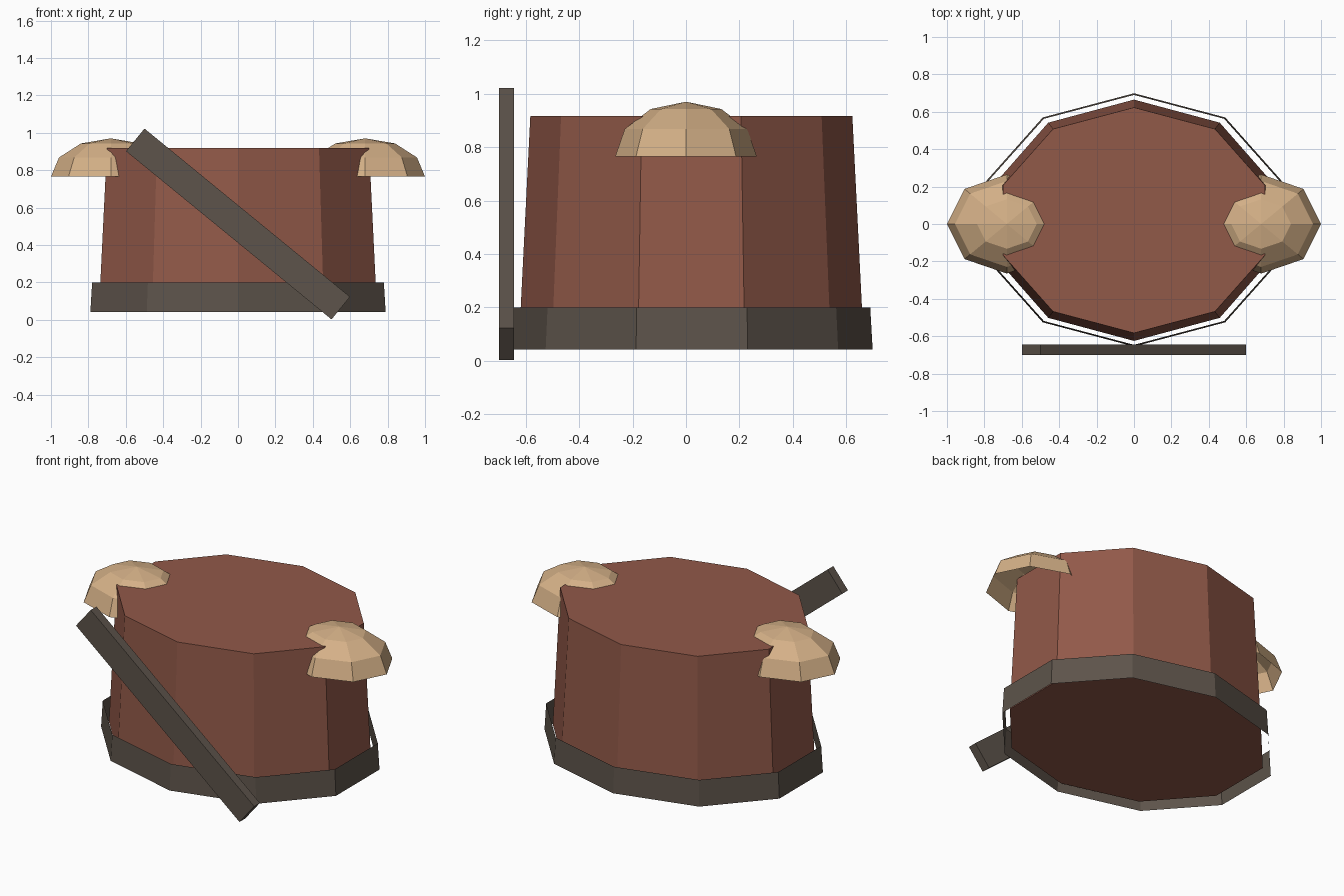
import bpy, bmesh, math

if "Cube" in bpy.data.objects:
    bpy.data.objects.remove(bpy.data.objects["Cube"])


def material(name, rgb):
    m = bpy.data.materials.new(name)
    m.diffuse_color = (*rgb, 1)
    m.use_nodes = True
    m.node_tree.nodes["Principled BSDF"].inputs["Base Color"].default_value = m.diffuse_color
    return m


leather = material("red_brown_leather", (0.285, 0.100, 0.066))
dark = material("dark_grey_brown", (0.109, 0.087, 0.069))
tan = material("tan", (0.658, 0.434, 0.242))


def finish(bm, name, mat):
    me = bpy.data.meshes.new(name)
    bm.to_mesh(me)
    bm.free()
    me.materials.append(mat)
    ob = bpy.data.objects.new(name, me)
    bpy.context.collection.objects.link(ob)
    return ob


def loft(name, mat, rings, sides, start, centre=(0, 0), caps=False, apex=None):
    """Join stacked ellipses (rx, ry, z), optionally capped or closed to a point."""
    bm = bmesh.new()
    cx, cy = centre
    loops = []
    for rx, ry, z in rings:
        angles = [start + math.tau * i / sides for i in range(sides)]
        loops.append([bm.verts.new((cx + rx * math.cos(a), cy + ry * math.sin(a), z))
                      for a in angles])
    for lo, hi in zip(loops, loops[1:]):
        for i in range(sides):
            j = (i + 1) % sides
            bm.faces.new((lo[i], lo[j], hi[j], hi[i]))
    if caps:
        bm.faces.new(loops[0][::-1])
        bm.faces.new(loops[-1])
    if apex is not None:
        tip = bm.verts.new((cx, cy, apex))
        for i in range(sides):
            bm.faces.new((loops[-1][i], loops[-1][(i + 1) % sides], tip))
    return finish(bm, name, mat)


# Ten-sided tapered torso
loft("torso", leather, [(0.78, 0.645, 0.08), (0.737, 0.603, 0.917)],
     10, math.pi / 2, (0, 0.02), caps=True)

# Open belt band around the bottom
loft("belt", dark, [(0.83, 0.677, 0.042), (0.82, 0.668, 0.2)],
     10, math.pi / 2, (0, 0.022))

# Open half-dome shoulder pads
for side, x in (("left", -0.68), ("right", 0.68)):
    rings = [(0.32 * math.cos(t), 0.265 * math.cos(t), 0.765 + 0.205 * math.sin(t))
             for t in (0, math.pi / 6, math.pi / 3)]
    loft(side + "_shoulder_pad", tan, rings, 8, 0, (x, 0), apex=0.97)

# Diagonal strap across the front
bm = bmesh.new()
bmesh.ops.create_cube(bm, size=1)
bmesh.ops.scale(bm, vec=(1.42, 0.055, 0.156), verts=bm.verts)
strap = finish(bm, "chest_strap", dark)
strap.location = (0, -0.6725, 0.512)
strap.rotation_euler = (0, math.radians(39.3), 0)
